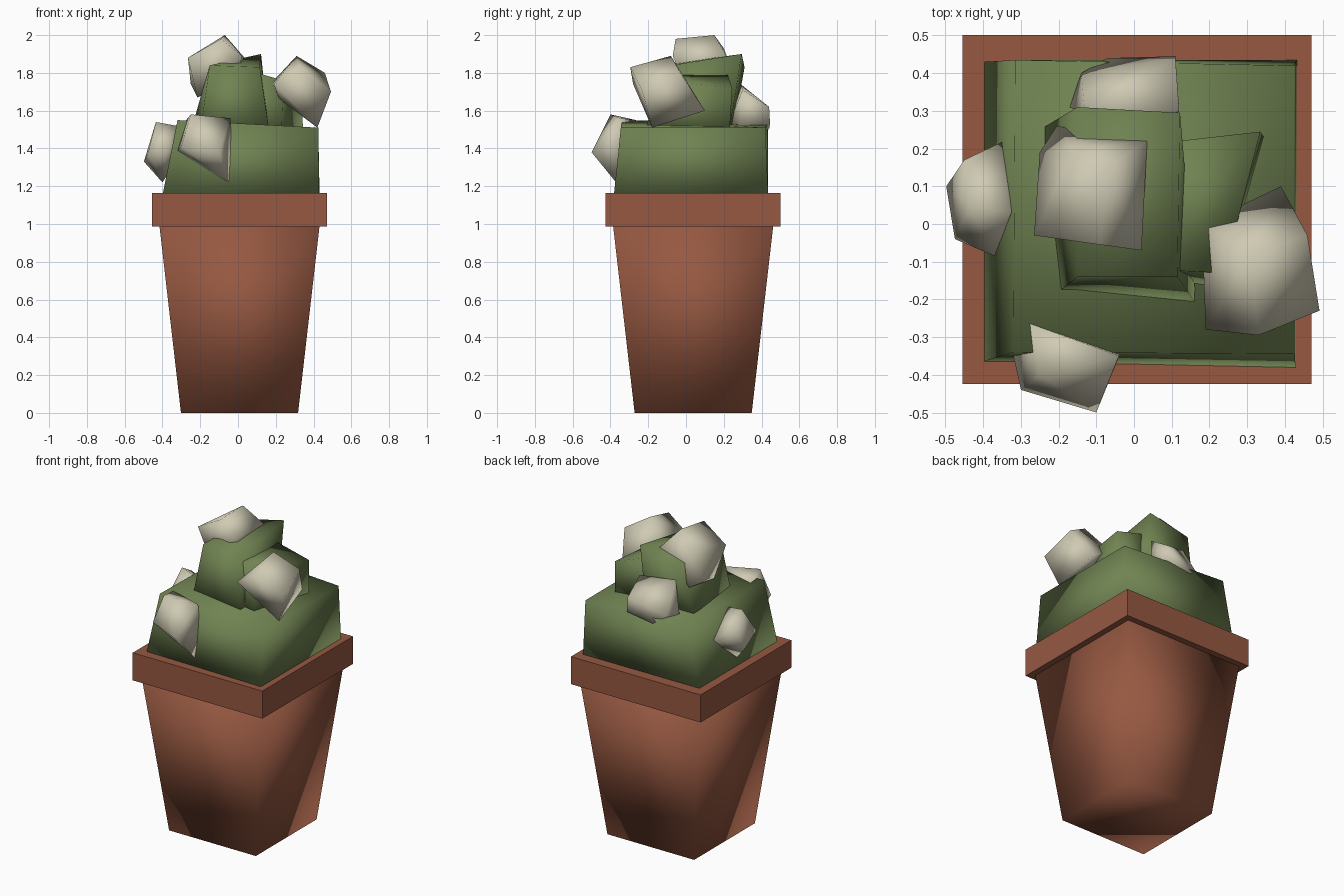
import bpy, bmesh
from mathutils import Vector


def material(name, rgb):
    m = bpy.data.materials.new(name)
    m.diffuse_color = (*rgb, 1)
    return m


TERRACOTTA = material("terracotta", (0.305, 0.098, 0.053))
GREEN = material("leaf green", (0.162, 0.227, 0.084))
CREAM = material("blossom cream", (0.62, 0.59, 0.45))


def finish(name, bm, mat, smooth):
    bmesh.ops.recalc_face_normals(bm, faces=bm.faces)
    me = bpy.data.meshes.new(name)
    bm.to_mesh(me)
    bm.free()
    me.materials.append(mat)
    for p in me.polygons:
        p.use_smooth = smooth
    ob = bpy.data.objects.new(name, me)
    bpy.context.collection.objects.link(ob)
    return ob


def block(name, bottom, top, mat, smooth=True):
    """Six-sided block from two rings of four corners."""
    bm = bmesh.new()
    lo = [bm.verts.new(p) for p in bottom]
    hi = [bm.verts.new(p) for p in top]
    bm.faces.new(lo[::-1])
    bm.faces.new(hi)
    for i in range(4):
        j = (i + 1) % 4
        bm.faces.new((lo[i], lo[j], hi[j], hi[i]))
    return finish(name, bm, mat, smooth)


def square(half, z, cx=0.008, cy=0.038):
    return [(cx + sx * half, cy + sy * half, z)
            for sx, sy in ((-1, -1), (1, -1), (1, 1), (-1, 1))]


def blossom(name, points):
    """Faceted lump wrapped around a few corner points."""
    bm = bmesh.new()
    for p in points:
        bm.verts.new(Vector(p))
    res = bmesh.ops.convex_hull(bm, input=bm.verts)
    loose = [v for v in bm.verts if not v.link_faces]
    bmesh.ops.delete(bm, geom=loose, context='VERTS')
    return finish(name, bm, CREAM, True)


# Pot: tapered body and square rim
block("pot_body", square(0.31, 0), square(0.425, 1.0), TERRACOTTA)
block("pot_rim", square(0.463, 0.987), square(0.463, 1.165), TERRACOTTA, False)

# Foliage: one wide block with two smaller ones on it
block("foliage_base",
      [(-0.40, -0.365, 1.15), (0.43, -0.382, 1.15), (0.432, 0.435, 1.15), (-0.40, 0.43, 1.15)],
      [(-0.32, -0.34, 1.55), (0.425, -0.345, 1.51), (0.425, 0.42, 1.51), (-0.315, 0.435, 1.54)], GREEN)
block("foliage_tall",
      [(-0.20, -0.18, 1.49), (0.165, -0.213, 1.49), (0.125, 0.23, 1.49), (-0.25, 0.25, 1.49)],
      [(-0.15, -0.14, 1.84), (0.115, -0.14, 1.83), (0.122, 0.295, 1.90), (-0.15, 0.31, 1.83)], GREEN)
block("foliage_side",
      [(0.0, -0.14, 1.48), (0.23, -0.175, 1.48), (0.345, 0.23, 1.48), (0.0, 0.21, 1.48)],
      [(0.03, -0.12, 1.82), (0.24, -0.13, 1.76), (0.335, 0.245, 1.72), (0.03, 0.21, 1.82)], GREEN)

# Blossoms
blossom("blossom_top", [
    (-0.265, -0.03, 1.88), (-0.09, -0.055, 1.98), (0.02, -0.07, 1.89), (0.035, 0.22, 1.88),
    (-0.07, 0.15, 2.0), (-0.16, 0.20, 1.93), (-0.205, 0.26, 1.70), (-0.25, 0.19, 1.74),
    (-0.215, 0.02, 1.67), (0.0, 0.1, 1.76)])
blossom("blossom_right", [
    (0.18, 0.0, 1.75), (0.31, -0.08, 1.89), (0.19, -0.28, 1.74), (0.33, -0.295, 1.83),
    (0.46, -0.03, 1.80), (0.492, -0.23, 1.70), (0.42, -0.18, 1.51), (0.39, 0.10, 1.60),
    (0.22, -0.13, 1.66)])
blossom("blossom_front", [
    (-0.275, -0.265, 1.55), (-0.25, -0.40, 1.58), (-0.04, -0.35, 1.56), (-0.10, -0.50, 1.38),
    (-0.30, -0.44, 1.41), (-0.05, -0.37, 1.22), (-0.32, -0.35, 1.39), (-0.035, -0.34, 1.42),
    (-0.18, -0.27, 1.35)])
blossom("blossom_left", [
    (-0.45, 0.17, 1.47), (-0.345, 0.22, 1.38), (-0.435, 0.05, 1.54), (-0.325, 0.03, 1.52),
    (-0.37, -0.085, 1.42), (-0.475, -0.04, 1.38), (-0.498, 0.10, 1.33), (-0.40, 0.05, 1.22),
    (-0.31, 0.06, 1.36)])
blossom("blossom_back", [
    (-0.07, 0.44, 1.50), (0.11, 0.445, 1.53), (0.11, 0.44, 1.62), (0.12, 0.30, 1.71),
    (-0.13, 0.29, 1.74), (-0.17, 0.31, 1.54), (-0.14, 0.40, 1.55), (0.10, 0.28, 1.50),
    (0.0, 0.23, 1.54)])
